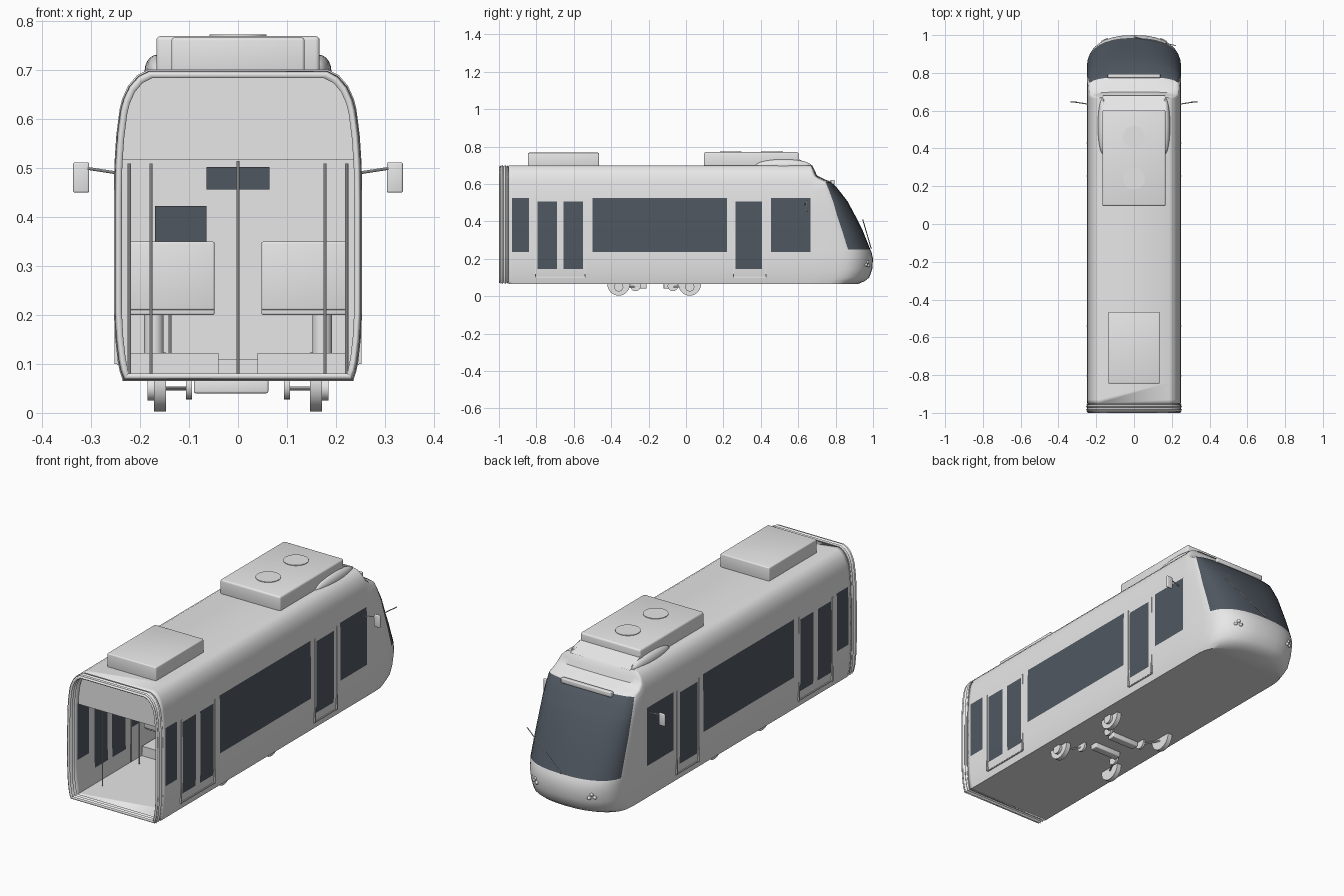
import bpy, bmesh, math
from mathutils import Vector, Matrix

cube = bpy.data.objects.get("Cube")
if cube:
    bpy.data.objects.remove(cube)


def material(name, rgb):
    m = bpy.data.materials.new(name)
    m.use_nodes = True
    m.diffuse_color = (*rgb, 1)
    node = next(n for n in m.node_tree.nodes if n.type == 'BSDF_PRINCIPLED')
    node.inputs["Base Color"].default_value = (*rgb, 1)
    return m


GREY = material("light grey paint", (0.8, 0.8, 0.8))
GLASS = material("dark tinted glass", (0.08, 0.097, 0.12))


def finish(name, bm, *mats, angle=35):
    bmesh.ops.recalc_face_normals(bm, faces=bm.faces)
    me = bpy.data.meshes.new(name)
    bm.to_mesh(me)
    bm.free()
    for m in mats or (GREY,):
        me.materials.append(m)
    me.shade_smooth()
    me.set_sharp_from_angle(angle=math.radians(angle))
    ob = bpy.data.objects.new(name, me)
    bpy.context.collection.objects.link(ob)
    return ob


def box(name, xs, ys, zs, mat=GREY, bevel=0):
    bm = bmesh.new()
    size = [b[1] - b[0] for b in (xs, ys, zs)]
    mid = [(b[1] + b[0]) / 2 for b in (xs, ys, zs)]
    bmesh.ops.create_cube(bm, size=1, matrix=Matrix.Translation(mid) @ Matrix.Diagonal((*size, 1)))
    if bevel:
        bmesh.ops.bevel(bm, geom=bm.edges[:], offset=bevel, segments=3, affect='EDGES', profile=0.5)
    return finish(name, bm, mat)


def rod(name, a, b, r, sides=10, mat=GREY):
    a, b = Vector(a), Vector(b)
    turn = (b - a).to_track_quat('Z', 'Y').to_matrix().to_4x4()
    bm = bmesh.new()
    bmesh.ops.create_cone(bm, cap_ends=True, segments=sides, radius1=r, radius2=r,
                          depth=(b - a).length, matrix=Matrix.Translation((a + b) / 2) @ turn)
    return finish(name, bm, mat)


def ball(name, centre, radii):
    bm = bmesh.new()
    bmesh.ops.create_uvsphere(bm, u_segments=20, v_segments=10, radius=1,
                              matrix=Matrix.Translation(centre) @ Matrix.Diagonal((*radii, 1)))
    return finish(name, bm)


# Body levels: height, half width, nose tip, start of nose curve
LEVELS = [
    (.065, .235, .92, .76), (.08, .238, .955, .78), (.1, .242, .98, .8),
    (.145, .247, .996, .81), (.2, .25, 1, .82), (.235, .25, .992, .825),
    (.25, .25, .985, .825), (.35, .25, .945, .797), (.43, .25, .905, .775),
    (.505, .249, .865, .76), (.525, .248, .85, .755), (.57, .245, .815, .745),
    (.61, .24, .78, .735), (.625, .238, .74, .7), (.645, .233, .7, .68),
    (.67, .222, .69, .672), (.69, .205, .68, .669), (.7, .185, .672, .667)]
WINDOWS = [(-.93, -.84), (-.5, .22), (.455, .665)]
DOORS = [(-.795, -.69), (-.655, -.55), (.265, .405)]
COLUMNS = sorted([-.95] + [y for span in WINDOWS + DOORS for y in span])
ARC = 16
POWER = 2 / 2.4


def outline(level):
    z, w, tip, start = level
    right = [(w, y, z) for y in COLUMNS]
    nose = []
    for k in range(ARC + 1):
        a = math.pi * k / ARC
        c, s = math.cos(a), abs(math.sin(a))
        nose.append((math.copysign(w * abs(c) ** POWER, c), start + (tip - start) * s ** POWER, z))
    return right + nose + [(-x, y, z) for x, y, z in reversed(right)]


def within(v, spans):
    return any(a < v < b for a, b in spans)


# Body shell with flush windows and windscreen, open at the coupling end
bm = bmesh.new()
rows = [[bm.verts.new(p) for p in outline(l)] for l in LEVELS]
first = len(COLUMNS)
for low, high in zip(rows, rows[1:]):
    for j in range(len(low) - 1):
        f = bm.faces.new((low[j], low[j + 1], high[j + 1], high[j]))
        c = f.calc_center_median()
        if first < j < first + ARC - 1:
            glazed = .25 < c.z < .61
        else:
            glazed = (within(c.y, WINDOWS) and .235 < c.z < .525) or \
                     (within(c.y, DOORS) and .145 < c.z < .505)
        f.material_index = int(glazed)
bm.faces.new(rows[0])
bm.faces.new(rows[-1])
body = finish("body_shell", bm, GREY, GLASS)
shell = body.modifiers.new("thickness", 'SOLIDIFY')
shell.thickness = .01
shell.offset = -1


# Cross-section loop of the body
def section(scale, lowest=0):
    half = [(w * scale, .38 + (z - .38) * scale) for z, w, *_ in LEVELS if z >= lowest]
    return half + [(-x, z) for x, z in reversed(half)]


def tube(name, stations, lowest=0, caps=False):
    bm = bmesh.new()
    loops = [[bm.verts.new((x, y, z)) for x, z in section(s, lowest)] for y, s in stations]
    for a, b in zip(loops, loops[1:]):
        for i in range(len(a)):
            n = (i + 1) % len(a)
            bm.faces.new((a[i], a[n], b[n], b[i]))
    if caps:
        bm.faces.new(loops[0])
        bm.faces.new(loops[-1])
    return finish(name, bm)


# Folded gangway bellows
folds = [(-1 + .0085 * i, .975 if i % 2 == 0 else .95) for i in range(7)]
bellows = tube("gangway_bellows", folds)
wall = bellows.modifiers.new("thickness", 'SOLIDIFY')
wall.thickness = .01
wall.offset = -1
tube("gangway_header", [(-.93, .95), (-.915, .95)], lowest=.525, caps=True)
tube("cab_partition", [(.435, .955), (.445, .955)], caps=True)

# Roof equipment
box("rear_roof_unit", (-.136, .136), (-.845, -.465), (.69, .767), bevel=.006)
box("front_roof_unit", (-.167, .167), (.095, .602), (.69, .77), bevel=.009)
for y in (.24, .46):
    rod("roof_fan", (0, y, .768), (0, y, .773), .058, 28)
bm = bmesh.new()
ends = [[bm.verts.new((x, y, z)) for y, z in ((.59, .69), (.59, .738), (.68, .698))] for x in (-.165, .165)]
bm.faces.new(ends[0])
bm.faces.new(ends[1])
for i in range(3):
    n = (i + 1) % 3
    bm.faces.new((ends[0][i], ends[0][n], ends[1][n], ends[1][i]))
finish("roof_fairing", bm)

# Windscreen fittings
box("destination_bar", (-.14, .14), (.773, .795), (.598, .622), bevel=.004)
rod("wiper_arm", (0, .99, .255), (.22, .945, .41), .0025, 6)

# Interior
box("ceiling_display", (-.064, .064), (.42, .43), (.457, .502), GLASS)
box("passenger_screen", (-.17, -.064), (.36, .37), (.35, .423), GLASS)
rod("screen_stand", (-.139, .375, .08), (-.139, .375, .35), .003)
rod("centre_pole", (0, -.6, .08), (0, -.6, .515), .0035)
box("centre_step", (-.04, .04), (.38, .435), (.075, .11))

# Underframe equipment
for y in (-.23, -.1):
    box("brake_beam", (-.09, .062), (y - .02, y + .02), (.04, .068), bevel=.004)

for s in (-1, 1):
    def span(a, b):
        return tuple(sorted((s * a, s * b)))

    # Roof shoulder, mirror and lamps
    ball("roof_shoulder", (s * .165, .52, .698), (.026, .15, .034))
    rod("mirror_arm", (s * .245, .635, .49), (s * .31, .645, .5), .003)
    box("side_mirror", span(.304, .337), (.642, .652), (.45, .512), bevel=.004)
    for dx, dz in ((0, 0), (.022, .003), (.01, .018)):
        ball("headlamp", (s * (.145 + dx), .973 - dx * .6, .165 + dz), (.009, .012, .009))

    # Door jambs and sills
    for a, b in ((-.805, -.54), (.254, .428)):
        for y in (a, b):
            box("door_jamb", span(.244, .252), (y - .003, y + .003), (.1, .52))
        box("door_sill", span(.238, .247), (a, b), (.098, .104))

    # Handrails
    for x, y in ((.178, -.82), (.178, -.53), (.222, -.53), (.222, .24)):
        rod("handrail", (s * x, y, .08), (s * x, y, .51), .0035)

    # Wheels, axle rods and the seats above them
    for y in (-.36, .02):
        rod("wheel", (s * .147, y, .063), (s * .172, y, .063), .06, 28)
        rod("wheel_hub", (s * .17, y, .05), (s * .185, y, .05), .025, 16)
        box("wheel_cover", span(.04, .225), (y - .08, y + .08), (.074, .122))
        rod("seat_pedestal", (s * .172, y, .12), (s * .172, y, .205), .02, 16)
        box("seat_cushion", span(.048, .225), (y - .06, y + .06), (.2, .222), bevel=.004)
        back = y + (.06 if y > -.2 else -.06)
        box("seat_back", span(.048, .225), (back - .008, back + .008), (.21, .35), bevel=.004)
        inner = y + (-.09 if y > -.2 else .09)
        rod("brake_disc", (s * .094, inner, .055), (s * .106, inner, .055), .028, 18)
        rod("brake_link", (s * .1, inner, .05), (s * .15, y, .05), .004, 8)
